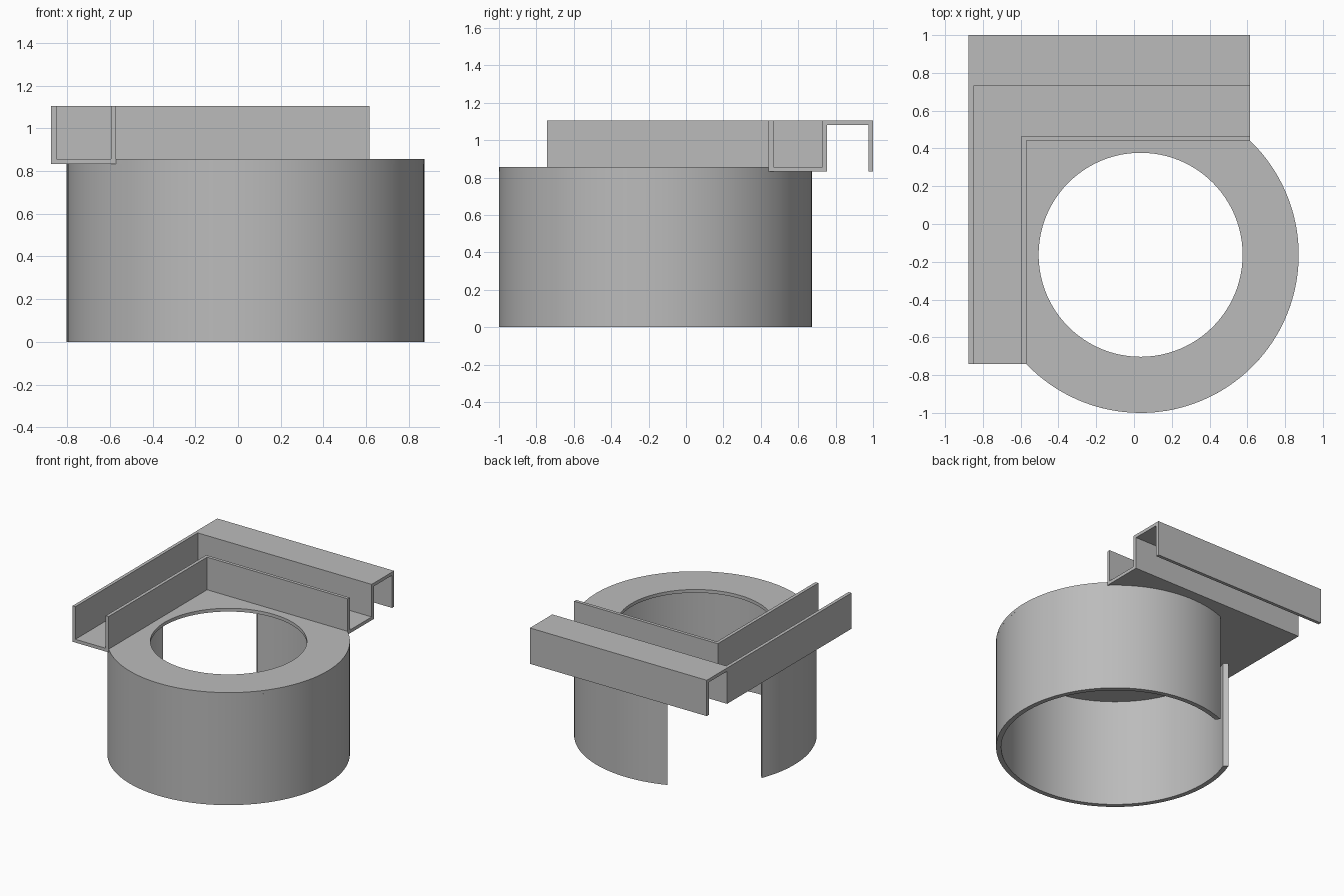
import bpy, bmesh
from math import asin, atan2, cos, sin, pi, tau
from mathutils import Vector, Matrix

cube = bpy.data.objects.get("Cube")
if cube:
    bpy.data.objects.remove(cube, do_unlink=True)

grey = bpy.data.materials.new("plain grey")
grey.use_nodes = True
colour = (0.5, 0.5, 0.5, 1)
grey.diffuse_color = colour
grey.node_tree.nodes["Principled BSDF"].inputs["Base Color"].default_value = colour

# Main dimensions
CX, CY = 0.035, -0.163          # axis of the round body
R, WALL, HOLE = 0.837, 0.036, 0.54
GAP = 0.33                      # half width of the diagonal gap
T = 0.025                       # sheet thickness of the rails
LEFT, RIGHT, FRONT, BACK = -0.875, 0.615, -0.742, 0.755
IN_X, IN_Y = -0.57, 0.442       # inner faces of the gutter
Z_PLATE, Z_FLOOR, Z_TOP = 0.832, 0.857, 1.105


def arc(radius, start, end, steps):
    return [(CX + radius * cos(start + (end - start) * i / steps),
             CY + radius * sin(start + (end - start) * i / steps))
            for i in range(steps + 1)]


def prism(name, loops, low, high, turn=None):
    """Fill the closed outlines (later ones are holes) and extrude them."""
    bm = bmesh.new()
    edges = []
    for loop in loops:
        vs = [bm.verts.new((x, y, low)) for x, y in loop]
        edges += [bm.edges.new((a, b)) for a, b in zip(vs, vs[1:] + vs[:1])]
    if len(loops) == 1:
        bm.faces.new(vs)
    else:
        bmesh.ops.triangle_fill(bm, edges=edges, use_beauty=True)
    out = bmesh.ops.extrude_face_region(bm, geom=bm.faces[:], use_keep_orig=True)
    moved = [g for g in out["geom"] if isinstance(g, bmesh.types.BMVert)]
    bmesh.ops.translate(bm, verts=moved, vec=Vector((0, 0, high - low)))
    if turn:
        bm.transform(turn)
    bmesh.ops.recalc_face_normals(bm, faces=bm.faces[:])
    mesh = bpy.data.meshes.new(name)
    bm.to_mesh(mesh)
    bm.free()
    mesh.materials.append(grey)
    ob = bpy.data.objects.new(name, mesh)
    bpy.context.collection.objects.link(ob)
    return ob


def smooth(ob):
    bpy.ops.object.select_all(action="DESELECT")
    ob.select_set(True)
    bpy.context.view_layer.objects.active = ob
    bpy.ops.object.shade_smooth_by_angle()


def corner_rail(name, x, y):
    """Upright wall along the left and back, with its outer corner at x, y."""
    outline = [(x, FRONT), (x + T, FRONT), (x + T, y - T),
               (RIGHT, y - T), (RIGHT, y), (x, y)]
    return prism(name, [outline], Z_FLOOR, Z_TOP)


# Round body wall, open at the back right corner with parallel cut sides
mid = 3 * pi / 4
a_out, a_in = asin(GAP / R), asin(GAP / (R - WALL))
wall = arc(R, mid + a_out, mid + tau - a_out, 96)
wall += arc(R - WALL, mid + tau - a_in, mid + a_in, 96)
smooth(prism("body_wall", [wall], 0, Z_PLATE))

# Top plate: round ring joined to the floor of the corner gutter
start = atan2(FRONT - CY, IN_X - CX)
end = atan2(IN_Y - CY, RIGHT - CX)
plate = arc(R, start, end, 64)
plate[0] = (IN_X, FRONT)
plate += [(RIGHT, BACK), (LEFT, BACK), (LEFT, FRONT)]
hole = arc(HOLE, 0, tau, 96)[:-1]
smooth(prism("top_plate", [plate, hole], Z_PLATE, Z_FLOOR))

# Gutter walls
corner_rail("outer_rail", LEFT, BACK)
corner_rail("inner_rail", IN_X - T, IN_Y + T)

# Overhanging hook along the back, profile in y and z swept along x
hook = [(BACK, Z_TOP), (1, Z_TOP), (1, Z_PLATE), (1 - T, Z_PLATE),
        (1 - T, Z_TOP - T), (BACK, Z_TOP - T)]
yz_to_x = Matrix(((0, 0, 1, 0), (1, 0, 0, 0), (0, 1, 0, 0), (0, 0, 0, 1)))
prism("back_hook", [hook], LEFT, RIGHT, yz_to_x)
